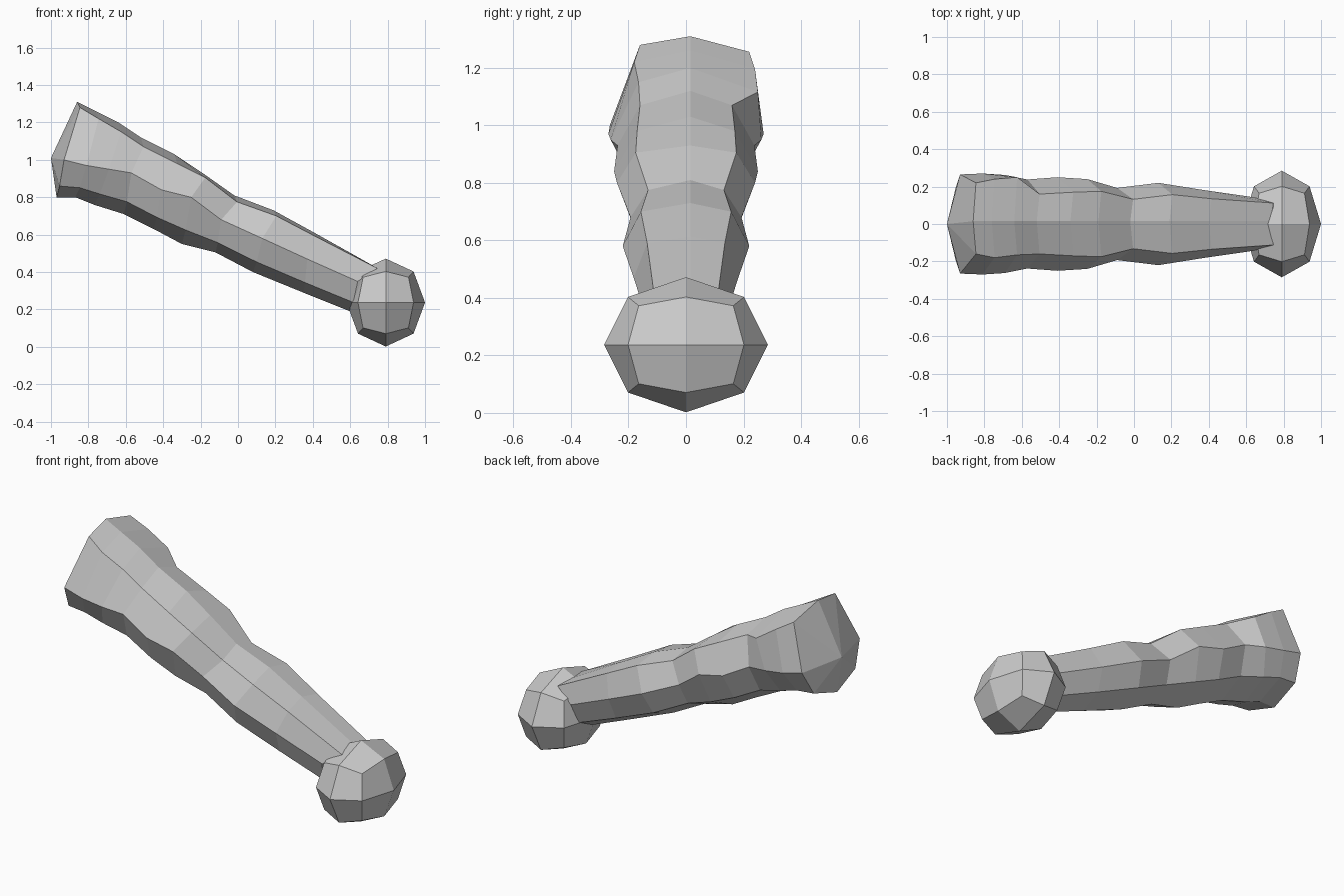
import bpy, bmesh
from mathutils import Vector

if "Cube" in bpy.data.objects:
    bpy.data.objects.remove(bpy.data.objects["Cube"])


def finish(name, bm):
    bmesh.ops.recalc_face_normals(bm, faces=bm.faces)
    mesh = bpy.data.meshes.new(name)
    bm.to_mesh(mesh)
    bm.free()
    obj = bpy.data.objects.new(name, mesh)
    bpy.context.collection.objects.link(obj)
    return obj


# Arm: lengthwise ridge profiles, shoulder to wrist
top = [(-.86, 1.31), (-.76, 1.26), (-.64, 1.20), (-.52, 1.12), (-.34, 1.03),
       (-.19, .93), (-.02, .81), (.19, .73), (.40, .615), (.73, .43)]
upper = [(.16, 1.28), (.18, 1.22), (.165, 1.15), (.16, 1.07), (.17, .98),
         (.175, .905), (.132, .775), (.157, .70), (.135, .59), (.112, .42)]  # y, z
side = [(-.93, .265, 1.0), (-.81, .27, .97), (-.69, .262, .95), (-.57, .238, .93),
        (-.41, .25, .84), (-.25, .24, .80), (-.09, .193, .68), (.13, .22, .58),
        (.37, .182, .47), (.64, .143, .35)]
bottom = [(-.97, .80), (-.87, .80), (-.77, .76), (-.61, .71), (-.45, .63),
          (-.30, .55), (-.12, .505), (.08, .40), (.35, .29), (.60, .19)]
# Extra fullness at the back of the shoulder
bulge = [.06, .06, .085] + [0] * 7

bm = bmesh.new()
rings = []
for (tx, tz), (uy, uz), (sx, sy, sz), (bx, bz), k in zip(top, upper, side, bottom, bulge):
    ux = tx + .015
    lx, lz = sx + (bx - sx) * .6, sz + (bz - sz) * .7
    ly = sy * .72
    pts = [(tx, .015, tz), (ux, -uy, uz), (sx, -sy, sz), (lx, -ly, lz),
           (bx, 0, bz), (lx, ly, lz), (sx, sy, sz), (ux, uy + k, uz - k * .4)]
    rings.append([bm.verts.new(p) for p in pts])
for a, b in zip(rings, rings[1:]):
    for i in range(8):
        j = (i + 1) % 8
        bm.faces.new((a[i], a[j], b[j], b[i]))
# Slightly peaked shoulder cap, flat wrist cap
peak = bm.verts.new((-1, 0, 1.01))
for i in range(8):
    bm.faces.new((peak, rings[0][i], rings[0][(i + 1) % 8]))
bm.faces.new(rings[-1])
finish("arm", bm)

# Fist: rounded cube, one subdivision
bm = bmesh.new()
bmesh.ops.create_cube(bm, size=2)
bmesh.ops.subdivide_edges(bm, edges=bm.edges[:], cuts=1, use_grid_fill=True)
for v in bm.verts:
    n = v.co.normalized()
    v.co = Vector((.79 + n.x * .21, n.y * .285, .237 + n.z * .235))
finish("fist", bm)
